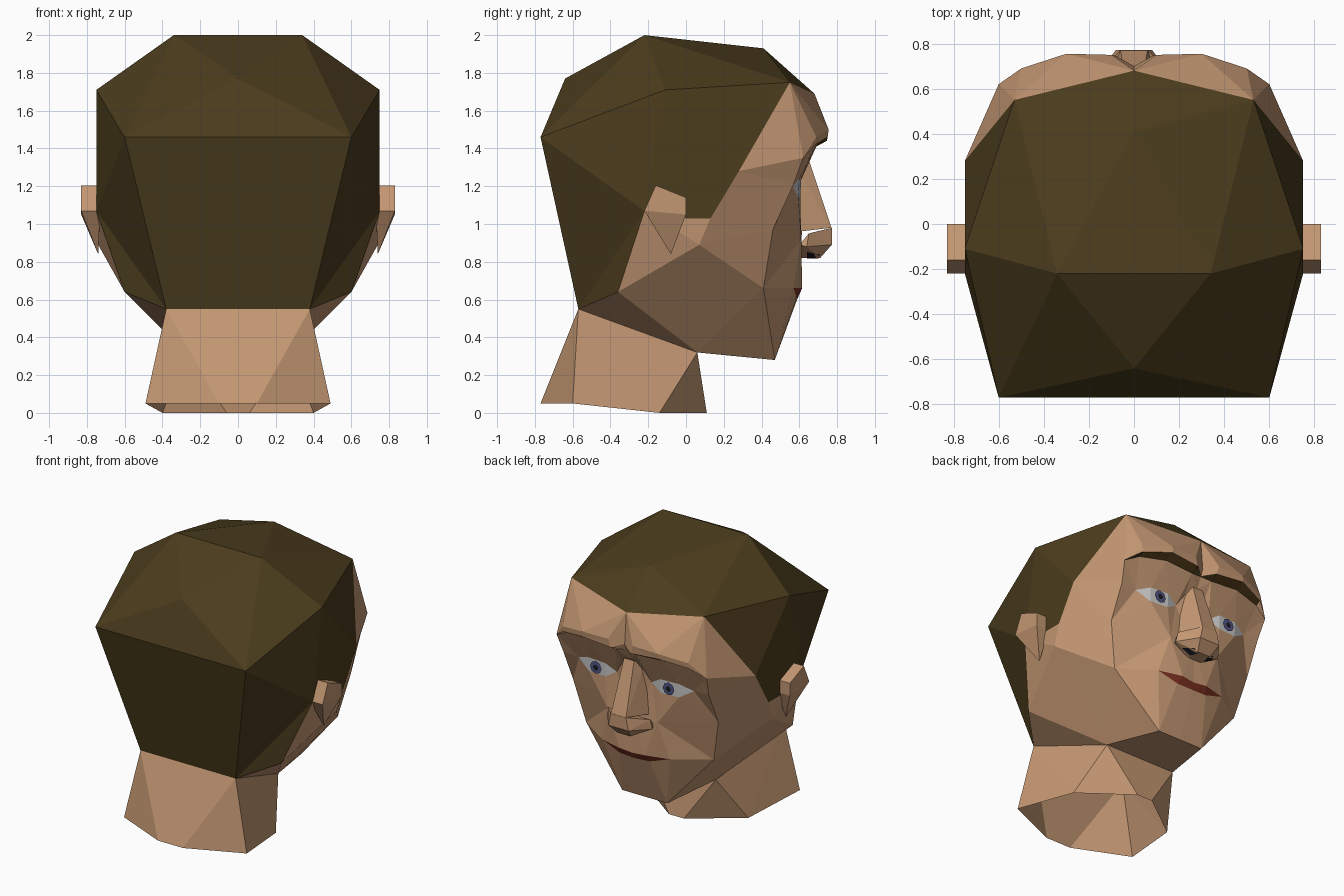
import bpy, bmesh, math
from mathutils import Vector

if "Cube" in bpy.data.objects:
    bpy.data.objects.remove(bpy.data.objects["Cube"])


def material(name, rgb):
    m = bpy.data.materials.new(name)
    m.diffuse_color = (*rgb, 1)
    m.use_nodes = True
    m.node_tree.nodes["Principled BSDF"].inputs["Base Color"].default_value = m.diffuse_color
    return m


SKIN = material("skin", (0.55, 0.31, 0.17))
HAIR = material("hair", (0.07, 0.045, 0.012))
BROW = material("brow_brown", (0.09, 0.045, 0.01))
LIP = material("lip_red", (0.2, 0.03, 0.015))
WHITE = material("eye_white", (0.6, 0.62, 0.62))
BLUE = material("iris_blue", (0.08, 0.09, 0.22))
DARK = material("pupil_dark", (0.01, 0.01, 0.015))


def finish(name, bm, mat):
    me = bpy.data.meshes.new(name)
    bm.to_mesh(me)
    bm.free()
    me.materials.append(mat)
    ob = bpy.data.objects.new(name, me)
    bpy.context.collection.objects.link(ob)


def strip(a, b):
    """Triangles between two rows of points, always taking the shorter diagonal."""
    a, b = [Vector(p) for p in a], [Vector(p) for p in b]
    i = j = 0
    tris = []
    while i < len(a) - 1 or j < len(b) - 1:
        step_a = j == len(b) - 1 or (i < len(a) - 1 and
                 (a[i + 1] - b[j]).length <= (b[j + 1] - a[i]).length)
        if step_a:
            tris.append((a[i], a[i + 1], b[j]))
            i += 1
        else:
            tris.append((a[i], b[j + 1], b[j]))
            j += 1
    return tris


def shell(name, polys, mat, centre=(0, 0, 0.9)):
    """Mirrored skin of polygons, all turned away from the centre."""
    bm = bmesh.new()
    for side in (1, -1):
        for poly in polys:
            pts = [Vector((p[0] * side, p[1], p[2])) for p in poly]
            n = (pts[1] - pts[0]).cross(pts[2] - pts[0])
            if n.length < 1e-6:
                continue
            if n.dot(sum(pts, Vector()) / len(pts) - Vector(centre)) < 0:
                pts.reverse()
            bm.faces.new([bm.verts.new(p) for p in pts])
    bmesh.ops.remove_doubles(bm, verts=bm.verts, dist=0.0005)
    finish(name, bm, mat)


def hull(name, points, mat):
    bm = bmesh.new()
    for p in points:
        bm.verts.new(p)
    bmesh.ops.convex_hull(bm, input=bm.verts)
    finish(name, bm, mat)


# Key points shared by hair, face and neck
nape, nape_mid = (0.38, -0.57, 0.55), (0, -0.57, 0.55)
behind_ear, ear_back = (0.6, -0.36, 0.64), (0.75, -0.22, 1.07)
burn_back, burn_front = (0.75, 0, 1.03), (0.75, 0.13, 1.03)
temple, hair_corner, hair_peak = (0.75, 0.28, 1.28), (0.53, 0.55, 1.75), (0, 0.68, 1.69)
cheek, cheekbone, side_cheek = (0.51, 0.41, 0.66), (0.58, 0.46, 0.97), (0.74, 0.07, 0.89)
jaw, jaw_mid = (0.28, 0.06, 0.32), (0, 0.06, 0.32)
chin, chin_mid = (0.18, 0.47, 0.28), (0, 0.47, 0.28)

# Hair cap
back, back_mid, crown_back = (0.6, -0.77, 1.46), (0, -0.77, 1.46), (0, -0.64, 1.77)
top, top_mid, top_front = (0.34, -0.22, 2.0), (0, -0.22, 2.0), (0, 0.41, 1.93)
side = (0.75, -0.11, 1.71)
shell("hair", [
    (nape_mid, nape, back, back_mid), (back_mid, back, crown_back),
    (crown_back, back, top), (crown_back, top, top_mid), (back, side, top),
    (top_mid, top, top_front), (top, hair_corner, top_front), (top, side, hair_corner),
    (top_front, hair_corner, hair_peak), (side, back, ear_back),
    (ear_back, back, nape), (ear_back, nape, behind_ear),
    (side, ear_back, burn_back), (side, burn_back, burn_front),
    (side, burn_front, temple), (side, temple, hair_corner)], HAIR)

# Face, as rows running from the centre line out to the side
outer_brow, outer_orbit = (0.6, 0.62, 1.35), (0.58, 0.57, 1.21)
hairline = [hair_peak, hair_corner, temple]
ridge = [(0, 0.7, 1.47), (0.1, 0.75, 1.5), (0.3, 0.755, 1.5), (0.5, 0.69, 1.46), outer_brow, temple]
brow_top = [(0.08, 0.745, 1.44), (0.3, 0.75, 1.46), (0.5, 0.685, 1.42)]
brow_low = [(0.08, 0.69, 1.41), (0.3, 0.69, 1.425), (0.5, 0.65, 1.4)]
eye_in, eye_out = (0.14, 0.59, 1.19), (0.46, 0.565, 1.2)
lid_up = [eye_in, (0.22, 0.61, 1.24), (0.36, 0.6, 1.24), eye_out]
lid_low = [eye_in, (0.22, 0.605, 1.14), (0.36, 0.595, 1.14), eye_out]
glabella, nasion = (0, 0.68, 1.42), (0, 0.64, 1.34)
orbit = [outer_orbit, temple]
mouth_end = (0.27, 0.57, 0.66)
lip_up = [(0, 0.61, 0.65), (0.1, 0.615, 0.66), mouth_end]
lip_low = [(0, 0.59, 0.605), (0.12, 0.585, 0.61), mouth_end]
mid_face = [(0, 0.61, 0.9), (0.2, 0.61, 0.92), cheekbone, burn_front]
face = strip(hairline, ridge)
face += strip(ridge[:5], [glabella] + brow_top + [outer_brow])
face += strip([glabella] + brow_low + [outer_brow, temple],
              [nasion, (0.08, 0.61, 1.28)] + lid_up + orbit)
face += strip([nasion, (0.08, 0.61, 1.28)] + lid_low + orbit, mid_face)
face += strip(mid_face, lip_up + [cheek, side_cheek])
face += [(burn_front, burn_back, side_cheek), (burn_back, ear_back, side_cheek),
         (ear_back, behind_ear, side_cheek)]
face += [(lip_low[0], lip_low[1], chin, chin_mid), (lip_low[1], mouth_end, chin),
         (mouth_end, cheek, chin), (cheek, jaw, chin), (cheek, side_cheek, jaw),
         (side_cheek, behind_ear, jaw), (behind_ear, nape, jaw),
         (chin_mid, chin, jaw, jaw_mid)]
shell("face", face, SKIN)

# Eyebrows, lips and eyes fill the gaps left in the face
shell("eyebrows", strip(brow_top, brow_low), BROW)
shell("lips", strip(lip_up, lip_low), LIP)
shell("eye_whites", strip(lid_up, lid_low), WHITE)


def eye_disc(name, r, y, mat):
    ring = [(0.29 + r * math.cos(k * math.pi / 4), y, 1.19 + r * math.sin(k * math.pi / 4))
            for k in range(8)]
    shell(name, [ring], mat)


eye_disc("irises", 0.046, 0.614, BLUE)
eye_disc("pupils", 0.02, 0.617, DARK)

# Neck, open at the bottom
shell("neck", strip([jaw_mid, jaw, nape, nape_mid],
                    [(0, 0.11, 0), (0.06, 0.11, 0), (0.4, -0.14, 0), (0.49, -0.6, 0.05),
                     (0.1, -0.77, 0.05), (0, -0.77, 0.05)]), SKIN, (0, -0.25, 0.25))


# Nose: bridge wedge, tip and wings
def both(points):
    return [(s * x, y, z) for s in (1, -1) for x, y, z in points]


hull("nose_bridge", both([(0.04, 0.65, 1.34), (0.04, 0.68, 1.2), (0.06, 0.77, 0.98),
                          (0.08, 0.59, 1.3), (0.13, 0.6, 0.96)]), SKIN)
hull("nose_tip", both([(0.06, 0.772, 0.98), (0.08, 0.772, 0.89), (0.05, 0.71, 0.82),
                       (0.05, 0.6, 0.82), (0.17, 0.65, 0.95), (0.18, 0.64, 0.88),
                       (0.16, 0.6, 0.89)]), SKIN)
shell("nostrils", [[(0.04, 0.7, 0.816), (0.06, 0.64, 0.818), (0.13, 0.64, 0.852),
                    (0.08, 0.71, 0.838)]], DARK)

# Ears: block with a wedge tapering to the lobe
outline = [(-0.22, 1.07), (-0.16, 1.205), (0, 1.14), (0, 1.05)]
for s, label in ((1, "right"), (-1, "left")):
    pts = [(s * x, y, z) for x in (0.73, 0.83) for y, z in outline]
    hull("ear_" + label, pts + [(s * 0.74, -0.08, 0.84)], SKIN)
